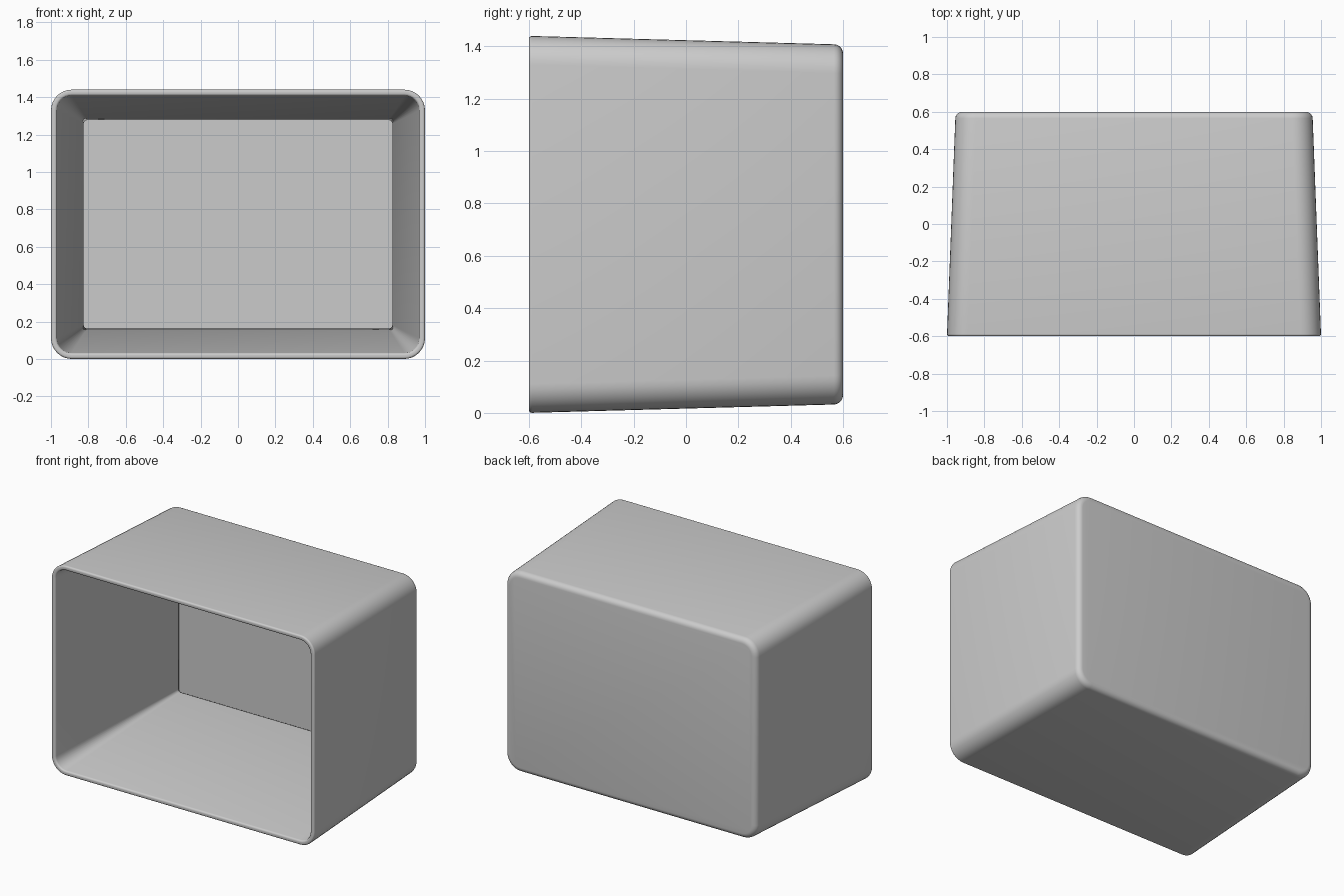
import bpy, bmesh
from math import sin, cos, pi

if "Cube" in bpy.data.objects:
    bpy.data.objects.remove(bpy.data.objects["Cube"])

FRONT, BACK, WALL = -0.6, 0.6, 0.032
CORNER, SEGS = 0.11, 8


def ring(bm, y, inset):
    """Rounded rectangle at depth y, following the taper, shrunk by inset."""
    t = (y - FRONT) / (BACK - FRONT)
    hx, hz = 1.0 - 0.046 * t - inset, 0.72 - 0.033 * t - inset
    r = max(CORNER - inset, 0.02)
    verts = []
    for k, (sx, sz) in enumerate([(1, 1), (-1, 1), (-1, -1), (1, -1)]):
        for i in range(SEGS + 1):
            a = (k + i / SEGS) * pi / 2
            verts.append(bm.verts.new((sx * (hx - r) + r * cos(a), y,
                                       0.72 + sz * (hz - r) + r * sin(a))))
    return verts


def arc(y, d, r, start, steps=5):
    """Quarter round in the (depth, inset) plane, from angle start."""
    return [(y + r * cos(start + i / steps * pi / 2),
             d - r * sin(start + i / steps * pi / 2)) for i in range(steps + 1)]


# Section: outer back edge, rim outside, rim inside, inner back edge
RO, RR, RI = 0.035, 0.012, 0.05
section = arc(BACK - RO, RO, RO, 0)
section += arc(FRONT + RR, RR, RR, pi / 2)
section += arc(FRONT + RR, WALL - RR, RR, pi)
section += arc(BACK - WALL - RI, WALL + RI, -RI, pi / 2)

# Open-fronted tapered shell
bm = bmesh.new()
rings = [ring(bm, y, d) for y, d in section]
n = len(rings[0])
for a, b in zip(rings, rings[1:]):
    for i in range(n):
        j = (i + 1) % n
        bm.faces.new((a[i], a[j], b[j], b[i]))
bm.faces.new(rings[0])
bm.faces.new(rings[-1])
bmesh.ops.remove_doubles(bm, verts=bm.verts, dist=1e-5)
bmesh.ops.recalc_face_normals(bm, faces=bm.faces)
mesh = bpy.data.meshes.new("open_box_shell")
bm.to_mesh(mesh)
bm.free()
shell = bpy.data.objects.new("open_box_shell", mesh)
bpy.context.collection.objects.link(shell)
bpy.context.view_layer.objects.active = shell
shell.select_set(True)
bpy.ops.object.shade_smooth_by_angle()
